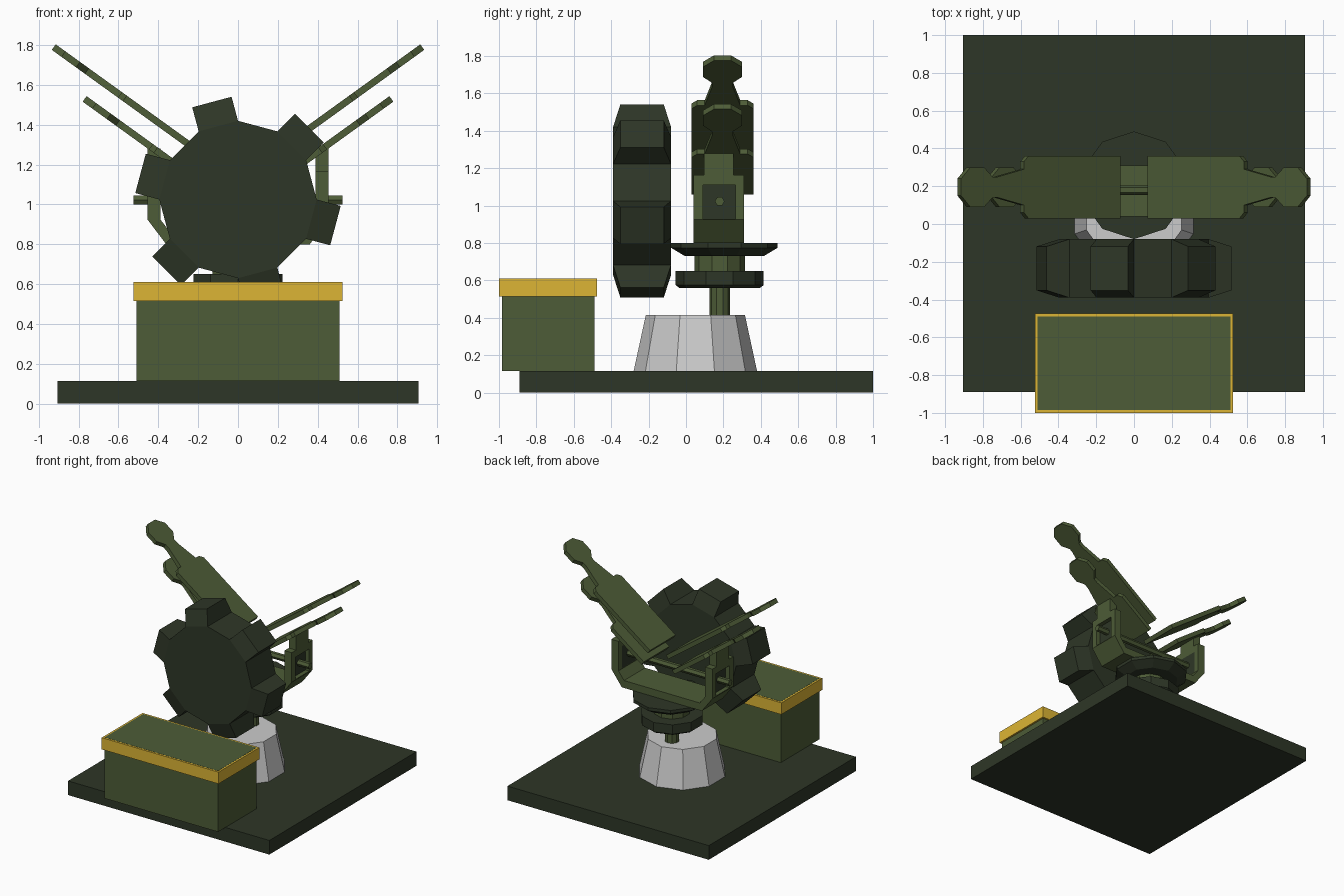
import bpy, bmesh, math
from mathutils import Vector

if "Cube" in bpy.data.objects:
    bpy.data.objects.remove(bpy.data.objects["Cube"])


def material(name, rgb):
    m = bpy.data.materials.new(name)
    m.diffuse_color = (*rgb, 1)
    m.use_nodes = True
    m.node_tree.nodes["Principled BSDF"].inputs["Base Color"].default_value = m.diffuse_color
    return m


GREEN = material("olive_green", (0.075, 0.107, 0.038))
DARK = material("dark_green", (0.027, 0.037, 0.02))
YELLOW = material("yellow", (0.72, 0.46, 0.035))


def add_object(name, bm, mat=None):
    bmesh.ops.recalc_face_normals(bm, faces=bm.faces)
    me = bpy.data.meshes.new(name)
    bm.to_mesh(me)
    bm.free()
    ob = bpy.data.objects.new(name, me)
    bpy.context.collection.objects.link(ob)
    if mat:
        me.materials.append(mat)
    return ob


def loft(name, rings, mat=None):
    """Solid through a stack of rings with equal point counts."""
    bm = bmesh.new()
    vs = [[bm.verts.new(p) for p in r] for r in rings]
    n = len(vs[0])
    for a, b in zip(vs, vs[1:]):
        for i in range(n):
            j = (i + 1) % n
            bm.faces.new((a[i], a[j], b[j], b[i]))
    bm.faces.new(vs[0][::-1])
    bm.faces.new(vs[-1])
    return add_object(name, bm, mat)


def box(name, x0, x1, y0, y1, z0, z1, mat=None):
    ring = [(x0, y0), (x1, y0), (x1, y1), (x0, y1)]
    return loft(name, [[(x, y, z) for x, y in ring] for z in (z0, z1)], mat)


def turned(name, cy, profile, mat=None, sides=10):
    """Upright faceted solid; profile is (radius, z) pairs."""
    angs = [math.tau * i / sides for i in range(sides)]
    return loft(name, [[(r * math.sin(a), cy + r * math.cos(a), z) for a in angs]
                       for r, z in profile], mat)


# Ground plate and pedestal
box("base_plate", -0.905, 0.905, -0.89, 1.0, 0, 0.115, DARK)
turned("pedestal", 0.05, [(0.33, 0.115), (0.265, 0.415)])

# Turntable stack
turned("post", 0.18, [(0.055, 0.40), (0.055, 0.60)], GREEN)
turned("lower_disc", 0.18, [(0.215, 0.56), (0.235, 0.575), (0.235, 0.65)], DARK)
turned("collar", 0.18, [(0.135, 0.64), (0.135, 0.75)], GREEN)
turned("upper_disc", 0.205, [(0.21, 0.73), (0.285, 0.775), (0.285, 0.80)], DARK)

# U-shaped yoke with a window through both arms
half = [(0.455, 1.165), (0.455, 0.925), (0.36, 0.80)]
inner = [(0.34, 0.86), (0.39, 0.925), (0.39, 1.165)]
outline = (half + [(-x, z) for x, z in half[::-1]]
           + [(-x, z) for x, z in inner[::-1]] + inner)
yoke = loft("yoke", [[(x, y, z) for x, z in outline] for y in (0.04, 0.31)], GREEN)
cutter = box("window_cutter", -0.6, 0.6, 0.09, 0.265, 0.93, 1.11)
cutter.hide_render = True
cutter.hide_viewport = True
cut = yoke.modifiers.new("windows", "BOOLEAN")
cut.operation = "DIFFERENCE"
cut.object = cutter
cut.solver = "EXACT"

# Arm tops and bearing blocks inside the windows
for side, s in (("left", -1), ("right", 1)):
    xs = sorted((s * 0.39, s * 0.455))
    box(side + "_arm_top", *xs, 0.095, 0.255, 1.16, 1.28, GREEN)
    xs = sorted((s * 0.39, s * 0.42))
    box(side + "_bearing", *xs, 0.09, 0.265, 0.93, 1.11, DARK)

# Hexagonal cross pin
hexa = [(0.026 * math.cos(math.pi * i / 3), 0.026 * math.sin(math.pi * i / 3)) for i in range(6)]
loft("cross_pin", [[(x, 0.18 + a, 1.023 + b) for a, b in hexa] for x in (-0.525, 0.525)], GREEN)


def paddle(name, s, tip_x, tip_z, length):
    """Slanted flat paddle: octagonal head, neck and wide panel."""
    side = [(0, 0.045), (0.06, 0.105), (0.15, 0.105), (0.205, 0.055), (0.24, 0.055),
            (0.41, 0.095), (0.41, 0.135), (0.44, 0.165), (length, 0.165)]
    pts = side + [(d, -w) for d, w in side[::-1]]
    ang = math.radians(35.8)
    along = Vector((-math.cos(ang), 0, -math.sin(ang)))
    normal = Vector((-math.sin(ang), 0, math.cos(ang)))
    tip = Vector((tip_x, 0.195, tip_z))
    rings = []
    for t in (-0.017, 0.017):
        ring = [tip + along * d + normal * t + Vector((0, w, 0)) for d, w in pts]
        rings.append([(s * p.x, p.y, p.z) for p in ring])
    return loft(name, rings, GREEN)


for side, s in (("left", -1), ("right", 1)):
    paddle(side + "_upper_paddle", s, 0.925, 1.79, 1.04)
    paddle(side + "_lower_paddle", s, 0.77, 1.53, 0.78)

# Toothed drum: twelve-sided hub with every second side drawn out to a tooth
CY, CZ, R = -0.235, 1.025, 0.395
bm = bmesh.new()
rings = [[bm.verts.new((R * math.cos(math.radians(30 * i)), y,
                        CZ + R * math.sin(math.radians(30 * i)))) for i in range(12)]
         for y in (CY - 0.155, CY + 0.155)]
bm.faces.new(rings[0])
bm.faces.new(rings[1][::-1])
teeth = []
for i in range(12):
    j = (i + 1) % 12
    f = bm.faces.new((rings[0][i], rings[0][j], rings[1][j], rings[1][i]))
    if i % 2:
        teeth.append((f, math.radians(30 * i + 15)))
for f, a in teeth:
    new = bmesh.ops.extrude_discrete_faces(bm, faces=[f])["faces"][0]
    for v in new.verts:
        v.co += Vector((math.cos(a), 0, math.sin(a))) * 0.125
        v.co.y = CY + (v.co.y - CY) * 0.75
bmesh.ops.remove_doubles(bm, verts=bm.verts, dist=1e-5)
add_object("toothed_drum", bm, DARK)

# Crate with a yellow rim
box("crate", -0.51, 0.51, -0.985, -0.49, 0.115, 0.611, GREEN)
box("crate_rim", -0.525, 0.525, -1.0, -0.475, 0.515, 0.61, YELLOW)
